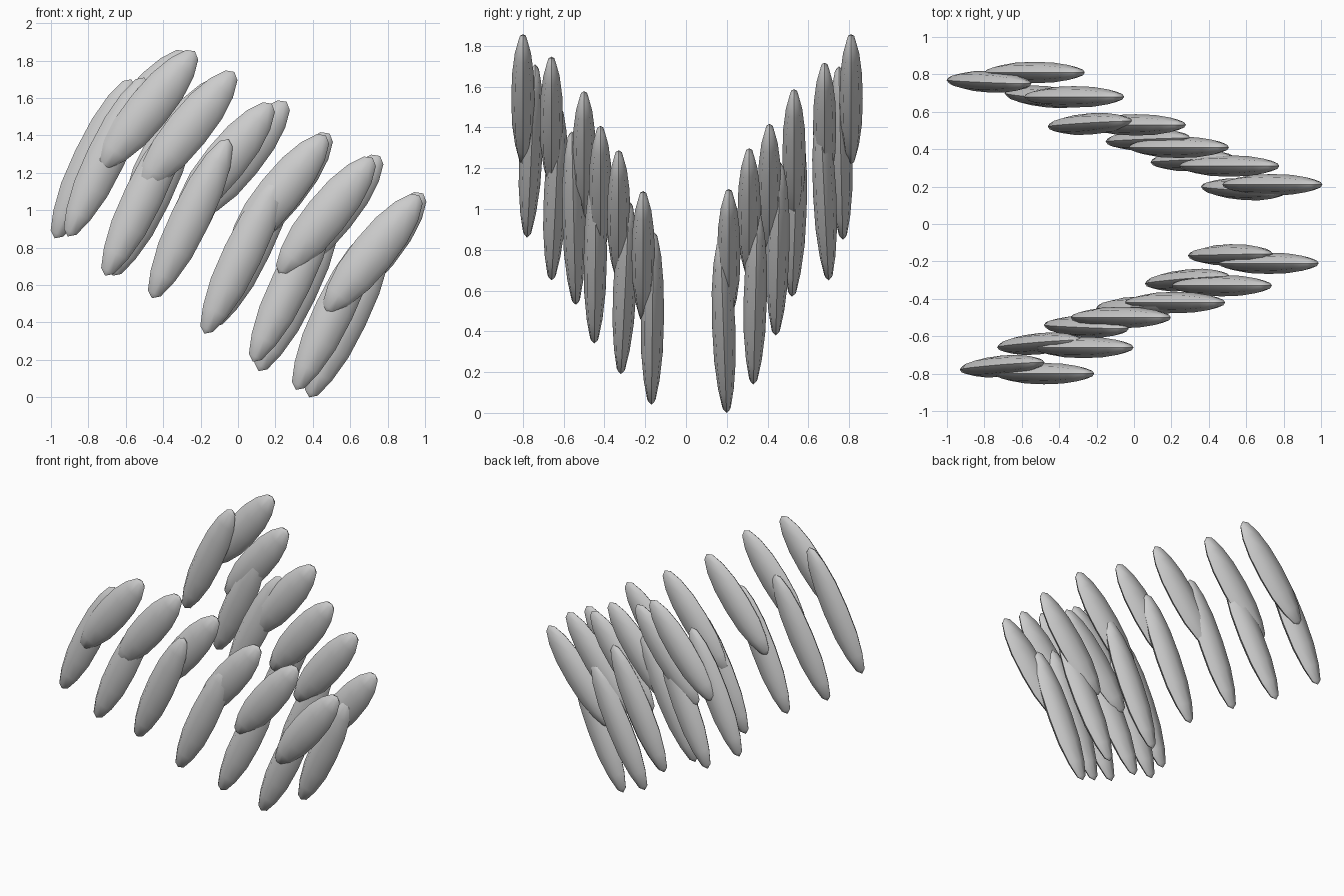
import bpy
import bmesh
from math import cos, sin, pi, radians
from mathutils import Vector

if "Cube" in bpy.data.objects:
    bpy.data.objects.remove(bpy.data.objects["Cube"], do_unlink=True)

# One plain grey for every blade
grey = bpy.data.materials.new("plain_grey")
grey.use_nodes = True
grey.diffuse_color = (0.6, 0.6, 0.6, 1)
grey.node_tree.nodes["Principled BSDF"].inputs["Base Color"].default_value = (0.6, 0.6, 0.6, 1)

SIDES = 8
# Position along the blade and relative radius, between two pointed tips
PROFILE = [(0.03, 0.36), (0.14, 0.68), (0.3, 0.93), (0.5, 1.0),
           (0.7, 0.93), (0.86, 0.7), (0.97, 0.36)]


def blade(name, start, end, half_width, half_depth):
    """Flattened spindle from start to end, thin along y."""
    start, end = Vector(start), Vector(end)
    axis = end - start
    thin = Vector((0, 1, 0))
    wide = axis.cross(thin).normalized()
    thin = wide.cross(axis).normalized()

    bm = bmesh.new()
    rings = []
    for t, r in PROFILE:
        centre = start + axis * t
        rings.append([bm.verts.new(centre
                                   + wide * cos(2 * pi * i / SIDES) * half_width * r
                                   + thin * sin(2 * pi * i / SIDES) * half_depth * r)
                      for i in range(SIDES)])
    tail, tip = bm.verts.new(start), bm.verts.new(end)
    for i in range(SIDES):
        j = (i + 1) % SIDES
        for low, high in zip(rings, rings[1:]):
            bm.faces.new((low[i], low[j], high[j], high[i]))
        bm.faces.new((tail, rings[0][j], rings[0][i]))
        bm.faces.new((tip, rings[-1][i], rings[-1][j]))
    bmesh.ops.recalc_face_normals(bm, faces=bm.faces)

    mesh = bpy.data.meshes.new(name)
    bm.to_mesh(mesh)
    bm.free()
    mesh.materials.append(grey)
    obj = bpy.data.objects.new(name, mesh)
    bpy.context.collection.objects.link(obj)
    bpy.ops.object.select_all(action="DESELECT")
    obj.select_set(True)
    bpy.context.view_layer.objects.active = obj
    bpy.ops.object.shade_smooth_by_angle(angle=radians(40))


# Each pair: foot of the lower blade, y of its head, tip of the upper blade
ROWS = {
    "front": [
        ((0.31, -0.17, 0.04), -0.16, (0.97, -0.21, 1.08)),
        ((0.08, -0.32, 0.19), -0.28, (0.72, -0.33, 1.28)),
        ((-0.18, -0.45, 0.34), -0.44, (0.47, -0.42, 1.4)),
        ((-0.46, -0.54, 0.53), -0.56, (0.18, -0.50, 1.57)),
        ((-0.71, -0.66, 0.65), -0.62, (-0.02, -0.66, 1.74)),
        ((-0.91, -0.78, 0.86), -0.74, (-0.23, -0.80, 1.85)),
    ],
    "back": [
        ((0.38, 0.20, 0.0), 0.17, (0.99, 0.21, 1.09)),
        ((0.11, 0.33, 0.14), 0.35, (0.76, 0.31, 1.29)),
        ((-0.13, 0.44, 0.38), 0.46, (0.49, 0.41, 1.41)),
        ((-0.44, 0.52, 0.57), 0.55, (0.26, 0.53, 1.58)),
        ((-0.67, 0.70, 0.65), 0.66, (-0.07, 0.68, 1.71)),
        ((-0.98, 0.77, 0.85), 0.75, (-0.28, 0.81, 1.85)),
    ],
}

for row, pairs in ROWS.items():
    for n, (foot, head_y, tip) in enumerate(pairs, 1):
        # Steep lower blade
        head = (foot[0] + 0.41, head_y, foot[2] + 0.85)
        blade(f"{row}_lower_blade_{n}", foot, head, 0.105, 0.057)
        # Leaning upper blade, overlapping the lower one
        heel = (tip[0] - 0.5, tip[1], tip[2] - 0.62)
        blade(f"{row}_upper_blade_{n}", heel, tip, 0.115, 0.057)
